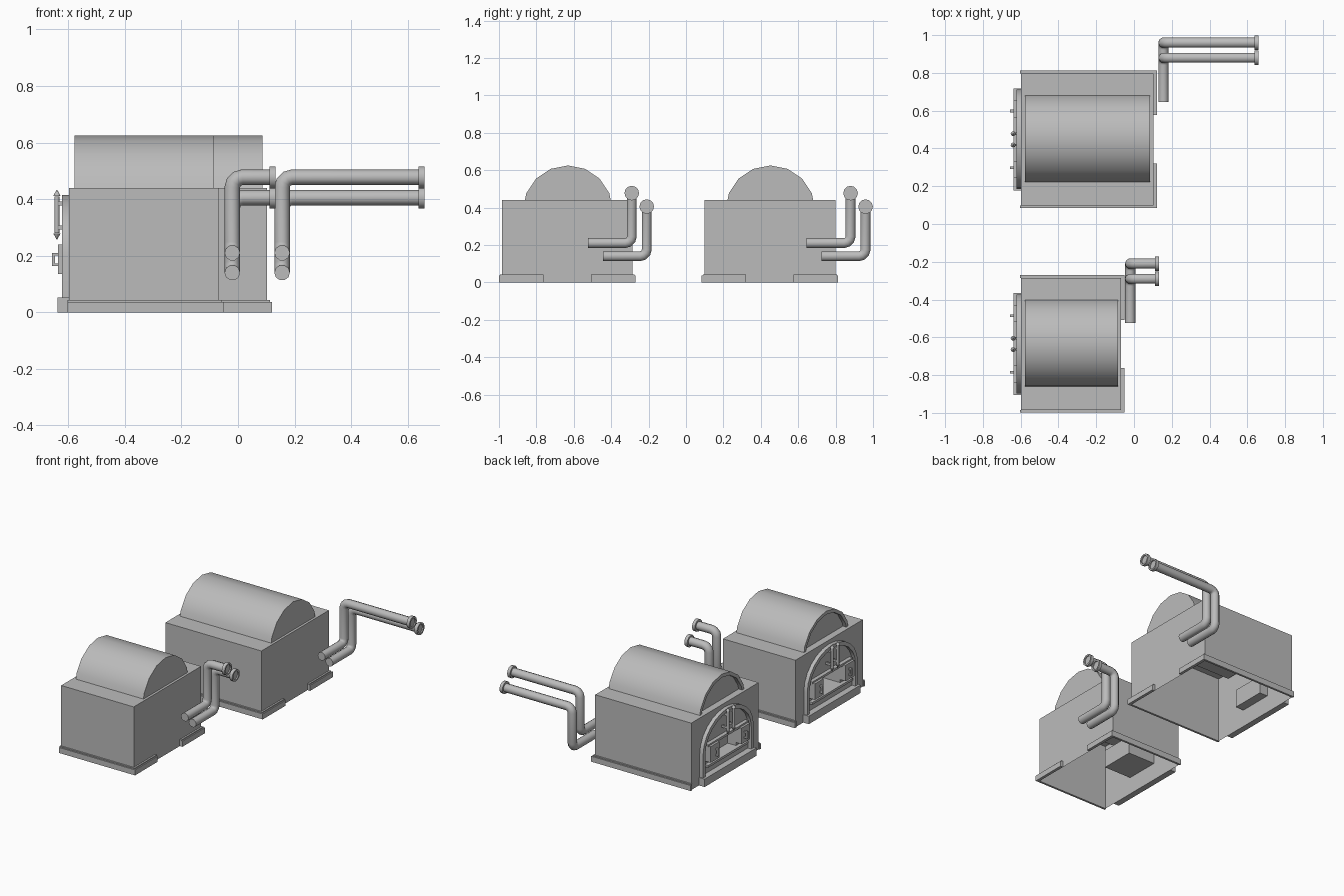
import bpy, bmesh, math
from mathutils import Vector, Matrix

old = bpy.data.objects.get("Cube")
if old:
    bpy.data.objects.remove(old, do_unlink=True)

grey = bpy.data.materials.new("plain grey")
grey.use_nodes = True
grey.diffuse_color = (0.5, 0.5, 0.5, 1)
grey.node_tree.nodes["Principled BSDF"].inputs["Base Color"].default_value = (0.5, 0.5, 0.5, 1)


def select(ob):
    bpy.ops.object.select_all(action='DESELECT')
    ob.select_set(True)
    bpy.context.view_layer.objects.active = ob


def shade(ob):
    select(ob)
    bpy.ops.object.shade_smooth_by_angle(angle=math.radians(50))


def finish(name, bm, smooth=False):
    bmesh.ops.remove_doubles(bm, verts=bm.verts, dist=1e-5)
    me = bpy.data.meshes.new(name)
    bm.to_mesh(me)
    bm.free()
    ob = bpy.data.objects.new(name, me)
    bpy.context.collection.objects.link(ob)
    me.materials.append(grey)
    if smooth:
        shade(ob)


def add_box(bm, x, y, z):
    size = Matrix.Diagonal((x[1] - x[0], y[1] - y[0], z[1] - z[0], 1))
    mid = Matrix.Translation((sum(x) / 2, sum(y) / 2, sum(z) / 2))
    bmesh.ops.create_cube(bm, size=1, matrix=mid @ size)


def drop_faces(bm, normals):
    bm.normal_update()
    gone = [f for f in bm.faces if any(f.normal.dot(Vector(n)) > 0.9 for n in normals)]
    bmesh.ops.delete(bm, geom=gone, context='FACES')


def boxes(name, items):
    bm = bmesh.new()
    for item in items:
        add_box(bm, *item)
    finish(name, bm)


def add_cone(bm, r1, r2, depth, centre, sides, turn=Matrix()):
    bmesh.ops.create_cone(bm, cap_ends=True, segments=sides, radius1=r1, radius2=r2,
                          depth=depth, matrix=Matrix.Translation(centre) @ turn)


def recess(bm, face, rim, depth):
    # Sink the middle of a flat end, leaving a rim
    bm.normal_update()
    inward = -face.normal * depth
    bmesh.ops.inset_region(bm, faces=[face], thickness=rim)
    new = bmesh.ops.extrude_discrete_faces(bm, faces=[face])["faces"]
    bmesh.ops.translate(bm, vec=inward, verts=new[0].verts)


LEFT = -0.597      # furnace-mouth wall
HALF = 0.35        # half width of a body
TOP = 0.44
MOUTH = 0.115      # half width of the mouth
MZ = (0.115, 0.235)


def body(name, xr, yc):
    # Shell open underneath, with a mouth cut in its furnace wall
    bm = bmesh.new()
    add_box(bm, (LEFT, xr), (yc - HALF, yc + HALF), (0, TOP))
    drop_faces(bm, [(0, 0, -1), (-1, 0, 0)])
    ys = (yc - HALF, yc - MOUTH, yc + MOUTH, yc + HALF)
    zs = (0, MZ[0], MZ[1], TOP)
    for i in range(3):
        for j in range(3):
            if i == 1 and j == 1:
                continue
            corners = [(ys[i], zs[j]), (ys[i], zs[j + 1]), (ys[i + 1], zs[j + 1]), (ys[i + 1], zs[j])]
            bm.faces.new([bm.verts.new((LEFT, y, z)) for y, z in corners])
    finish(name + "_body", bm)


def firebox(name, yc, depth):
    bm = bmesh.new()
    add_box(bm, (LEFT, LEFT + depth), (yc - MOUTH, yc + MOUTH), MZ)
    drop_faces(bm, [(-1, 0, 0)])
    finish(name + "_firebox", bm)


def plinth(name, xr, yc):
    o, gap = HALF + 0.014, 0.128
    parts = []
    # A thin lip sits on each bar
    for out, z in ((1, (0, 0.036)), (0.6, (0.036, 0.043))):
        x = xr + 0.019 * out
        for s in (-1, 1):
            edge = yc + s * (HALF + (o - HALF) * out)
            parts.append(((LEFT - 0.006, x), sorted((yc + s * HALF, edge)), z))
            parts.append(((xr, x), sorted((yc + s * gap, yc + s * HALF)), z))
    boxes(name + "_plinth", parts)


def barrel(name, xr, yc):
    # Half drum with a recessed end on the furnace side
    r, zc = 0.24, 0.385
    arc = [(yc + 0.003 + r * math.cos(a), zc + r * math.sin(a))
           for a in (math.pi * i / 8 for i in range(9))]
    bm = bmesh.new()
    near, far = [[bm.verts.new((x, y, z)) for y, z in arc] for x in (LEFT + 0.02, xr - 0.016)]
    end = bm.faces.new(near)
    bm.faces.new(far)
    for i in range(9):
        j = (i + 1) % 9
        bm.faces.new((near[i], near[j], far[j], far[i]))
    bmesh.ops.recalc_face_normals(bm, faces=bm.faces)
    recess(bm, end, 0.022, 0.025)
    finish(name + "_barrel", bm, True)


def arch_frame(name, yc):
    # Raised arched rim around the furnace mouth
    def outline(w, top):
        spring = 0.2
        arc = [(w * math.cos(math.pi * i / 12), spring + (top - spring) * math.sin(math.pi * i / 12))
               for i in range(13)]
        return [(w, 0.04)] + arc + [(-w, 0.04)]
    outer, inner = outline(0.263, 0.415), outline(0.238, 0.39)
    bm = bmesh.new()
    rows = [[bm.verts.new((x, yc + y, z)) for y, z in pts]
            for x, pts in ((LEFT, outer), (-0.622, outer), (-0.622, inner), (LEFT, inner))]
    for a, b in zip(rows, rows[1:] + rows[:1]):
        for i in range(len(a) - 1):
            bm.faces.new((a[i], a[i + 1], b[i + 1], b[i]))
    bmesh.ops.recalc_face_normals(bm, faces=bm.faces)
    finish(name + "_arch_frame", bm, True)


def furnace_front(name, yc):
    arch_frame(name, yc)
    boxes(name + "_hearth_step", [((-0.638, LEFT), (yc - 0.27, yc + 0.27), (0, 0.052))])
    boxes(name + "_mouth_rails", [((-0.622, LEFT), (yc - 0.21, yc + 0.21), z)
                                  for z in ((0.235, 0.25), (0.1, 0.115))])
    doors, handles = [], []
    rods = bmesh.new()
    for s in (-1, 1):
        doors.append(((-0.637, LEFT), sorted((yc + s * MOUTH, yc + s * 0.205)), (0.135, 0.24)))
        y = yc + s * 0.15
        grip = (y - 0.007, y + 0.007)
        handles.append(((-0.657, -0.647), grip, (0.163, 0.21)))
        handles += [((-0.65, -0.637), grip, z) for z in ((0.163, 0.173), (0.2, 0.21))]
        # Vertical latch rod with pointed ends
        y = yc + s * 0.03
        add_cone(rods, 0.009, 0.009, 0.13, (-0.64, y, 0.345), 8)
        for z, r1, r2 in ((0.422, 0.013, 0.001), (0.268, 0.001, 0.013)):
            add_cone(rods, r1, r2, 0.022, (-0.64, y, z), 8)
        for z in (0.3, 0.385):
            add_box(rods, (-0.64, LEFT), (y - 0.006, y + 0.006), (z - 0.007, z + 0.007))
    boxes(name + "_doors", doors)
    boxes(name + "_door_handles", handles)
    finish(name + "_latch_rods", rods, True)


def pipe(name, points, r=0.0275, bend=0.035):
    # Round each corner of the path, then sweep a circle along it
    pts = [Vector(p) for p in points]
    path = [pts[0]]
    for a, b, c in zip(pts, pts[1:], pts[2:]):
        u, v = (a - b).normalized(), (c - b).normalized()
        for k in range(4):
            t = math.pi / 2 * k / 3
            path.append(b + bend * (u * (1 - math.sin(t)) + v * (1 - math.cos(t))))
    path.append(pts[-1])
    cu = bpy.data.curves.new(name, 'CURVE')
    cu.dimensions = '3D'
    cu.bevel_depth = r
    cu.bevel_resolution = 3
    cu.use_fill_caps = True
    sp = cu.splines.new('POLY')
    sp.points.add(len(path) - 1)
    for p, co in zip(sp.points, path):
        p.co = (*co, 1)
    cu.materials.append(grey)
    ob = bpy.data.objects.new(name, cu)
    bpy.context.collection.objects.link(ob)
    select(ob)
    bpy.ops.object.convert(target='MESH')
    shade(bpy.context.view_layer.objects.active)
    # Flange ring on the far end
    bm = bmesh.new()
    add_cone(bm, 0.039, 0.039, 0.021, pts[-1], 12, Matrix.Rotation(math.pi / 2, 4, 'Y'))
    recess(bm, max(bm.faces, key=lambda f: f.calc_center_median().x), 0.011, 0.008)
    finish(name + "_flange", bm, True)


def furnace(name, xr, yc, pipe_x, pipe_end, pipe_y, firebox_depth):
    body(name, xr, yc)
    firebox(name, yc, firebox_depth)
    plinth(name, xr, yc)
    barrel(name, xr, yc)
    furnace_front(name, yc)
    for label, step, low, high in (("upper", 0, 0.21, 0.477), ("lower", 0.08, 0.14, 0.405)):
        y0, y1 = pipe_y + step, pipe_y + step + 0.235
        pipe(f"{name}_{label}_pipe", [(pipe_x, y0, low), (pipe_x, y1, low),
                                      (pipe_x, y1, high), (pipe_end, y1, high)])


furnace("small_furnace", -0.069, -0.635, -0.02, 0.122, -0.525, 0.2)
furnace("large_furnace", 0.102, 0.448, 0.156, 0.648, 0.645, 0.06)
